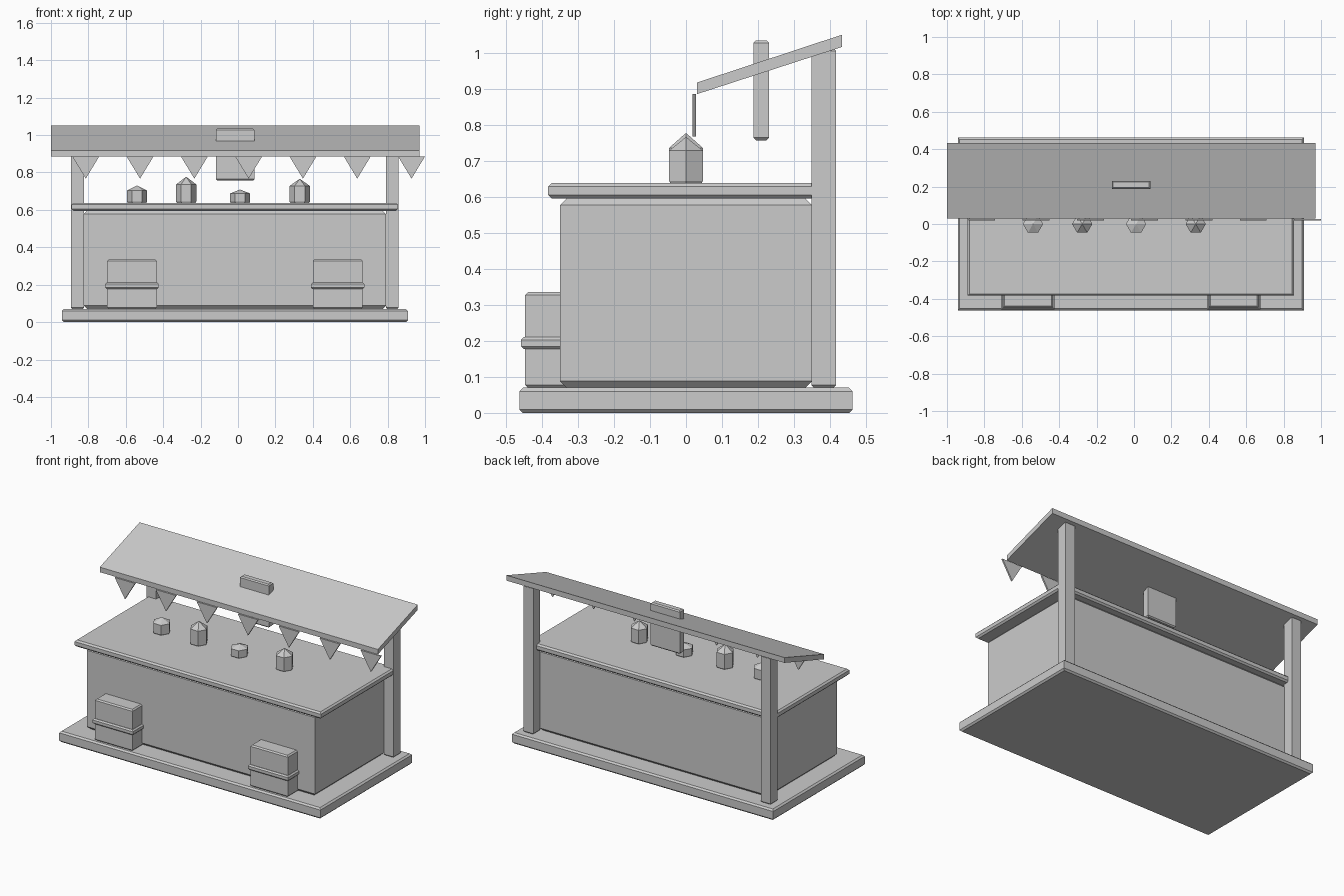
import bpy, bmesh, math

if "Cube" in bpy.data.objects:
    bpy.data.objects.remove(bpy.data.objects["Cube"])


def loft(name, rings):
    """Solid skinned through rings of points, capped at both ends."""
    bm = bmesh.new()
    loops = [[bm.verts.new(p) for p in r] for r in rings]
    n = len(loops[0])
    for a, b in zip(loops, loops[1:]):
        for i in range(n):
            j = (i + 1) % n
            bm.faces.new((a[i], a[j], b[j], b[i]))
    bm.faces.new(loops[0])
    bm.faces.new(loops[-1])
    bmesh.ops.remove_doubles(bm, verts=bm.verts, dist=1e-5)
    bmesh.ops.recalc_face_normals(bm, faces=bm.faces)
    me = bpy.data.meshes.new(name)
    bm.to_mesh(me)
    bm.free()
    ob = bpy.data.objects.new(name, me)
    bpy.context.collection.objects.link(ob)
    return ob


def box(name, x, y, z, c):
    """Box over the given ranges, top and bottom rims chamfered by c."""
    def ring(h, i):
        return [(x[0] + i, y[0] + i, h), (x[1] - i, y[0] + i, h),
                (x[1] - i, y[1] - i, h), (x[0] + i, y[1] - i, h)]
    return loft(name, [ring(z[0], c), ring(z[0] + c, 0),
                       ring(z[1] - c, 0), ring(z[1], c)])


def extrude_x(name, profile, x0, x1):
    return loft(name, [[(x, y, z) for y, z in profile] for x in (x0, x1)])


CX = -0.017  # centre of the stall itself

# Base slab, counter body and counter top
box("base", (CX - .925, CX + .925), (-.463, .463), (0, .07), .01)
box("counter_body", (CX - .808, CX + .808), (-.35, .35), (.07, .595), .018)
box("counter_top", (CX - .872, CX + .872), (-.383, .383), (.595, .638), .01)

for side, s in (("left", -1), ("right", 1)):
    # Rear posts
    px = CX + s * .841
    box(side + "_post", (px - .034, px + .034), (.348, .417), (.07, 1.012), .007)
    # Banded crates in front of the counter
    kx = CX + s * .55
    box(side + "_crate", (kx - .133, kx + .133), (-.447, -.30), (.07, .335), .008)
    box(side + "_crate_band", (kx - .143, kx + .143), (-.458, -.30), (.177, .211), .008)

# Sloping awning
extrude_x("awning", [(.03, .885), (.433, 1.016), (.433, 1.05), (.03, .917)], -1, .97)

# Hanging sign passing through the awning
box("sign", (-.118, .088), (.187, .231), (.757, 1.034), .007)

# Pennants along the awning front
for i in range(7):
    x = -.814 + i * .2903
    tri = [(x - .072, .886), (x + .072, .886), (x, .767)]
    loft(f"pennant_{i + 1}", [[(a, y, z) for a, z in tri] for y in (.018, .028)])

# Hexagonal jars with pointed tops
for i, (x, h) in enumerate([(-.54, .092), (-.277, .138), (.011, .07), (.33, .127)]):
    def hexagon(r, z):
        return [(x + r * math.cos(k * math.pi / 3), r * math.sin(k * math.pi / 3), z)
                for k in range(6)]
    z0 = .638
    jar = loft(f"jar_{i + 1}", [hexagon(.05, z0), hexagon(.054, z0 + .006),
                                hexagon(.054, z0 + h * .71), hexagon(.002, z0 + h)])
